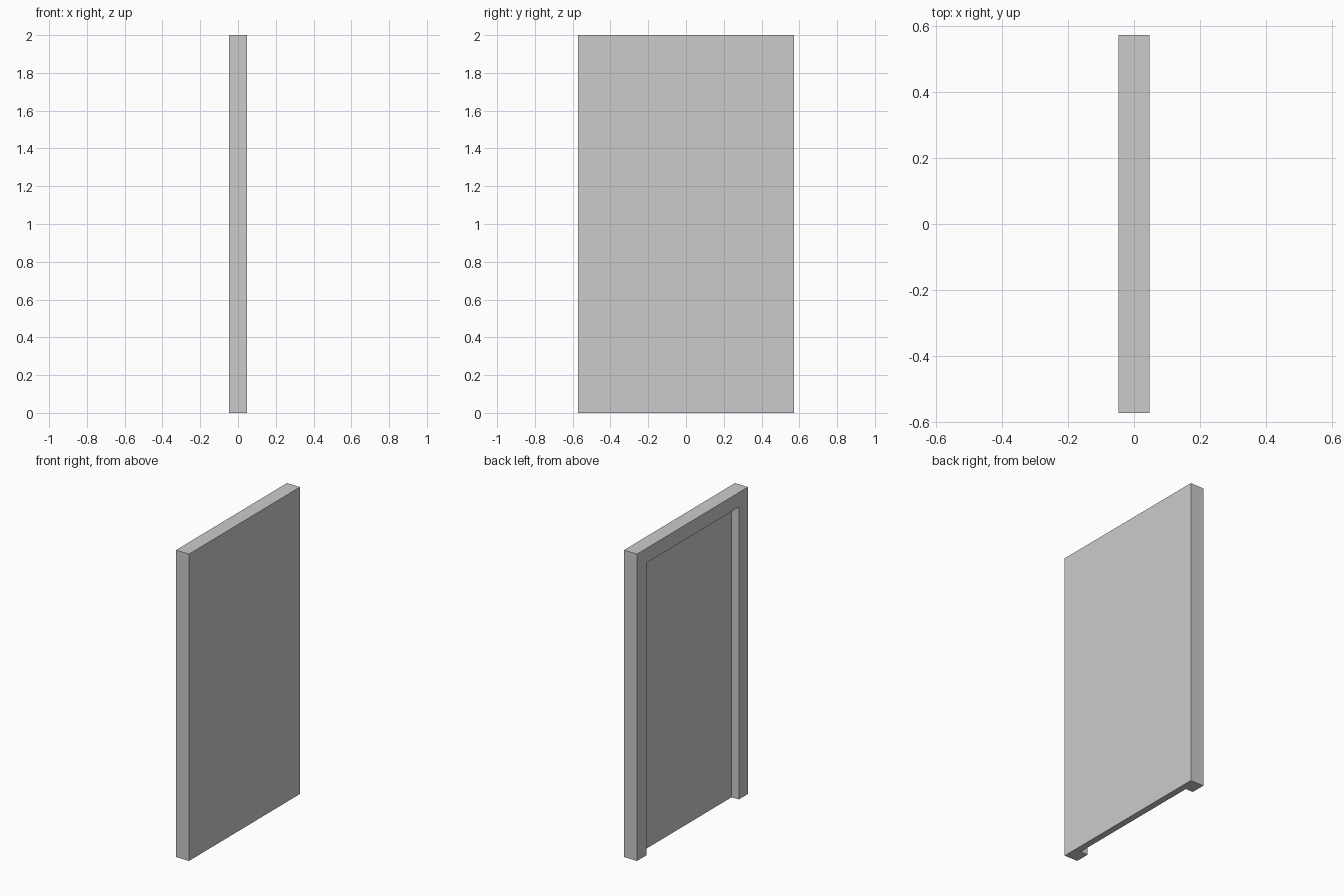
import bpy

if "Cube" in bpy.data.objects:
    bpy.data.objects.remove(bpy.data.objects["Cube"])

W, T, H = 1.143, 0.095, 2.0     # width (y), thickness (x), height (z)
RIM, DEPTH = 0.095, 0.053       # frame width and recess depth


def box(name, x, y, z):
    """Axis-aligned box from (min, max) pairs."""
    bpy.ops.mesh.primitive_cube_add(size=1, location=[sum(p) / 2 for p in (x, y, z)])
    ob = bpy.context.object
    ob.name = name
    ob.scale = [p[1] - p[0] for p in (x, y, z)]
    bpy.ops.object.transform_apply(location=True, rotation=False, scale=True)
    return ob


# Recess on the -x side, open at the bottom
cutter = box("recess_cutter", (-T, -T / 2 + DEPTH),
             (-W / 2 + RIM, W / 2 - RIM), (-0.1, H - RIM))

# Door slab: flat on +x, framed panel on -x
door = box("door_panel_with_frame", (-T / 2, T / 2), (-W / 2, W / 2), (0, H))
cut = door.modifiers.new("recess", 'BOOLEAN')
cut.operation = 'DIFFERENCE'
cut.solver = 'EXACT'
cut.object = cutter
bpy.context.view_layer.objects.active = door
bpy.ops.object.modifier_apply(modifier=cut.name)
bpy.data.objects.remove(cutter, do_unlink=True)
